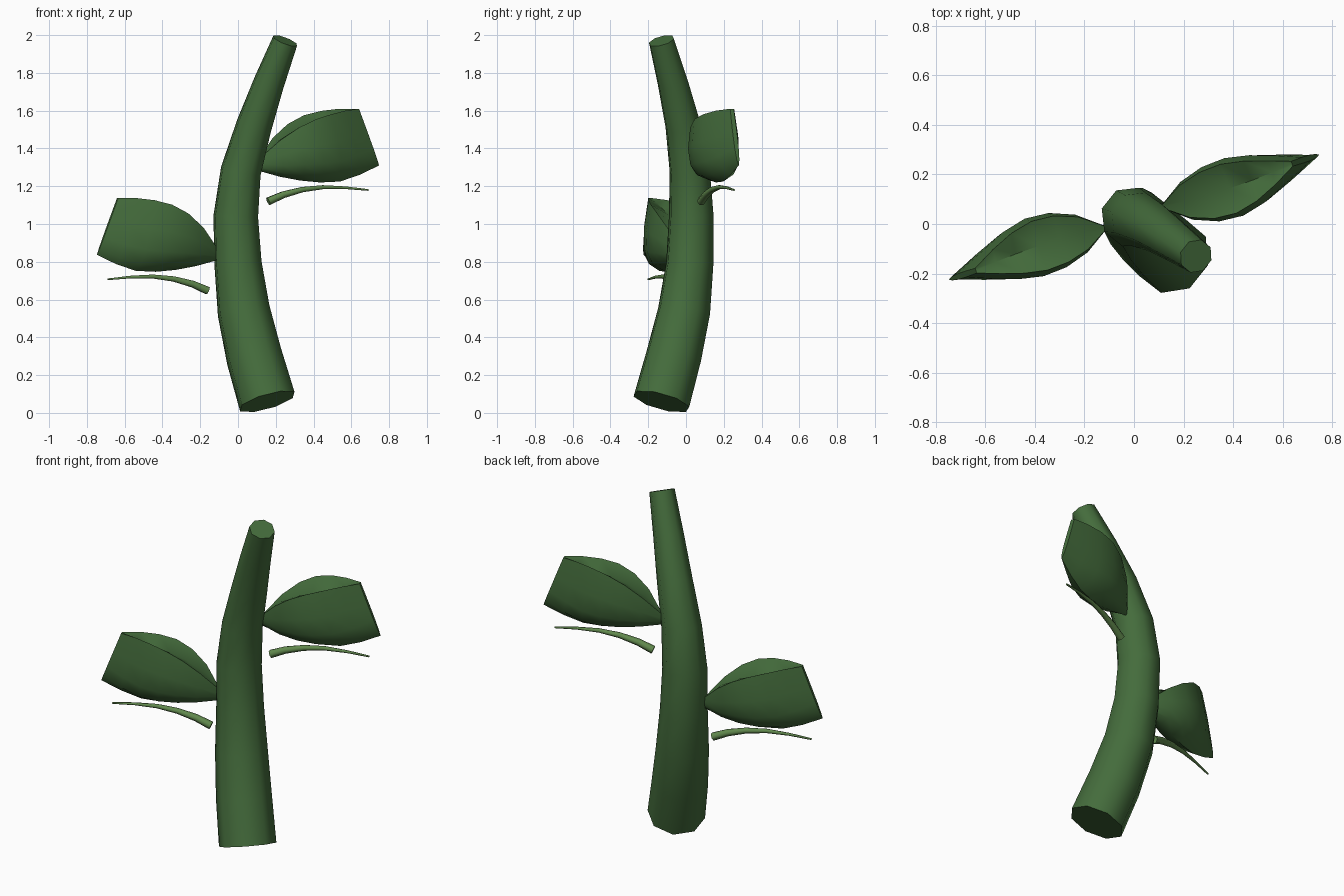
import bpy, bmesh, math
from mathutils import Vector

cube = bpy.data.objects.get("Cube")
if cube:
    bpy.data.objects.remove(cube, do_unlink=True)


def make_material(name, rgb):
    mat = bpy.data.materials.new(name)
    mat.use_nodes = True
    color = (*rgb, 1)
    mat.diffuse_color = color
    mat.node_tree.nodes["Principled BSDF"].inputs["Base Color"].default_value = color
    return mat


leaf_green = make_material("leaf green", (0.058, 0.15, 0.045))
rib_green = make_material("light rib green", (0.12, 0.25, 0.075))


def loft(name, rings, mat, angle):
    """Skin a list of equal rings and cap both ends."""
    bm = bmesh.new()
    loops = [[bm.verts.new(p) for p in ring] for ring in rings]
    n = len(loops[0])
    for a, b in zip(loops, loops[1:]):
        for i in range(n):
            j = (i + 1) % n
            bm.faces.new((a[i], a[j], b[j], b[i]))
    bm.faces.new(loops[0])
    bm.faces.new(loops[-1])
    bmesh.ops.recalc_face_normals(bm, faces=bm.faces)
    mesh = bpy.data.meshes.new(name)
    bm.to_mesh(mesh)
    bm.free()
    mesh.materials.append(mat)
    obj = bpy.data.objects.new(name, mesh)
    bpy.context.collection.objects.link(obj)
    bpy.ops.object.select_all(action='DESELECT')
    obj.select_set(True)
    bpy.context.view_layer.objects.active = obj
    bpy.ops.object.shade_smooth_by_angle(angle=math.radians(angle))
    return obj


def tube_rings(points, radii, sides, side_dir):
    """Rings square to a path, with a flat turned towards side_dir."""
    pts = [Vector(p) for p in points]
    rings = []
    for k, (p, r) in enumerate(zip(pts, radii)):
        tangent = (pts[min(k + 1, len(pts) - 1)] - pts[max(k - 1, 0)]).normalized()
        u = (side_dir - tangent * side_dir.dot(tangent)).normalized()
        v = tangent.cross(u)
        angles = [math.tau * (i + 0.5) / sides for i in range(sides)]
        rings.append([p + r * (u * math.cos(a) + v * math.sin(a)) for a in angles])
    return rings


# Bowed, tapering stem
stem_path = [(0.155, -0.13, 0.06), (0.085, -0.065, 0.30), (0.03, -0.01, 0.54),
             (0, 0.02, 0.79), (-0.012, 0.028, 1.04), (0.015, 0.02, 1.28),
             (0.085, -0.015, 1.52), (0.165, -0.07, 1.75), (0.25, -0.13, 1.97)]
stem_radii = [0.157, 0.153, 0.144, 0.13, 0.123, 0.111, 0.098, 0.084, 0.07]
loft("stem", tube_rings(stem_path, stem_radii, 8, Vector((-0.78, 0.62, 0))), leaf_green, 50)

# Leaf stations: half width, top height, keel height
LEAF = [(0.008, 1.35, 1.28), (0.08, 1.45, 1.25), (0.115, 1.52, 1.23),
        (0.122, 1.565, 1.22), (0.10, 1.59, 1.225), (0.06, 1.605, 1.26),
        (0.012, 1.61, 1.31)]
# Half section: width factor, height factor
SIDE = [(0.85, 1.0), (1.0, 0.6), (0.92, 0.3), (0.6, 0.1)]
axis = Vector((0.95, 0.315, 0))
across = Vector((-0.315, 0.95, 0))
leaf_base = Vector((0.115, 0.07, 0))


def leaf_rings():
    rings = []
    for k, (w, top, keel) in enumerate(LEAF):
        t = k / (len(LEAF) - 1)

        def point(side, f):
            z = keel + (top - keel) * f
            along = t * (0.665 - 0.115 * f)      # the tip leans back
            shift = side * w - 0.06 * t * (1 - t)
            roll = 0.012 * side * math.sin(math.pi * t) * f
            return leaf_base + axis * along + across * shift + Vector((0, 0, z + roll))

        front = [point(-s, f) for s, f in SIDE]
        back = [point(s, f) for s, f in reversed(SIDE)]
        valley = point(0, 1 - 0.13 * math.sin(math.pi * t))
        rings.append(front + [point(0, 0)] + back + [valley])
    return rings


# Thin arched rib below the leaf
rib_path = [(x, 0.08 + 0.33 * (x - 0.16), z) for x, z in
            [(0.16, 1.12), (0.24, 1.155), (0.34, 1.182), (0.45, 1.195),
             (0.57, 1.192), (0.69, 1.18)]]
rib_radii = [0.023, 0.02, 0.016, 0.012, 0.008, 0.005]


def lower_copy(rings):
    """Half turn about the stem and a step down."""
    return [[Vector((-p.x, 0.055 - p.y, p.z - 0.473)) for p in ring] for ring in rings]


leaf = leaf_rings()
rib = tube_rings(rib_path, rib_radii, 6, Vector((0, 0, 1)))
loft("upper_left_leaf", leaf, leaf_green, 45)
loft("upper_left_rib", rib, rib_green, 65)
loft("lower_right_leaf", lower_copy(leaf), leaf_green, 45)
loft("lower_right_rib", lower_copy(rib), rib_green, 65)
